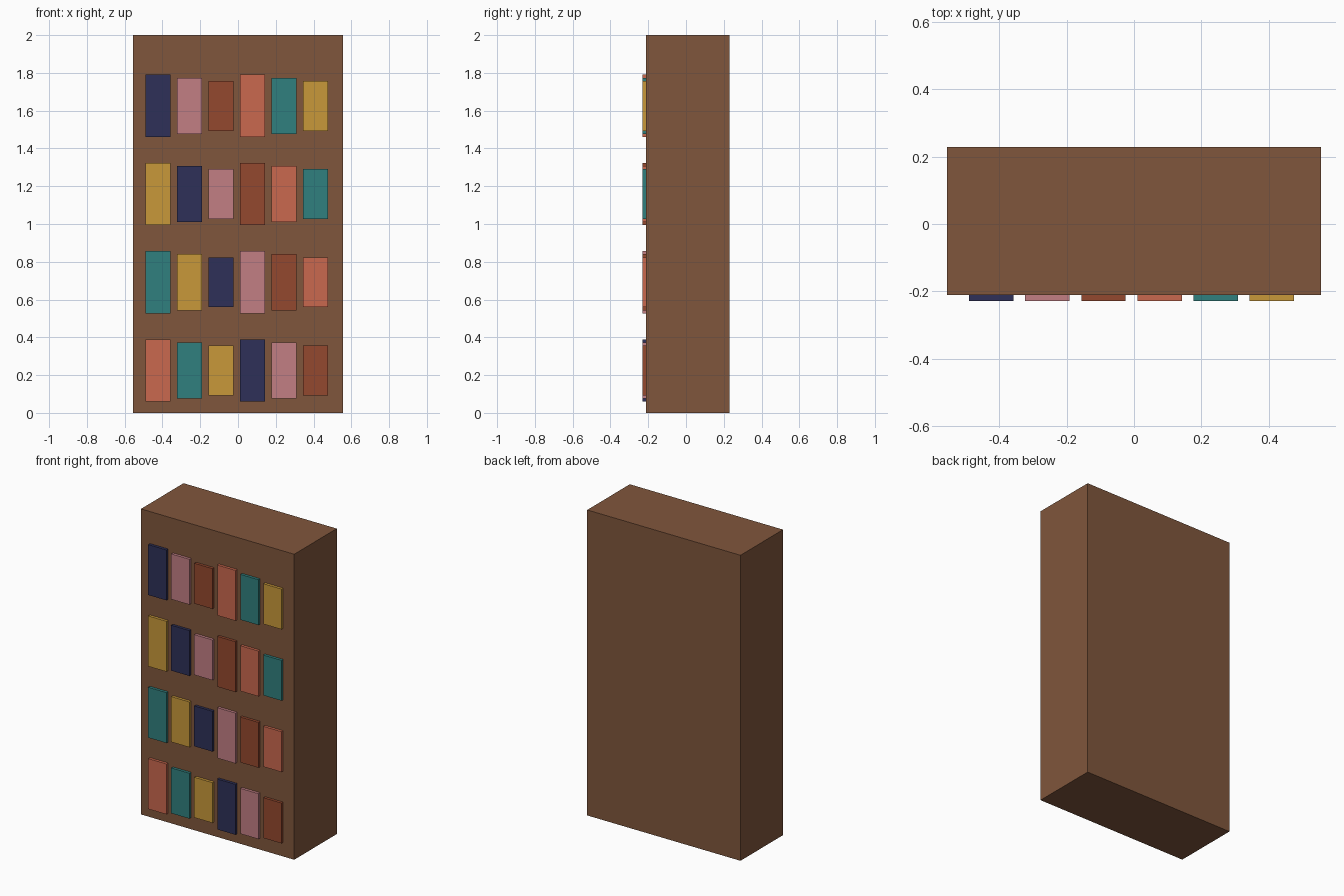
import bpy

if "Cube" in bpy.data.objects:
    bpy.data.objects.remove(bpy.data.objects["Cube"])


def material(name, rgb):
    # sRGB 0-255 to linear diffuse colour
    m = bpy.data.materials.new(name)
    m.diffuse_color = [((c / 255 + 0.055) / 1.055) ** 2.4 for c in rgb] + [1]
    m.use_nodes = True
    m.node_tree.nodes["Principled BSDF"].inputs["Base Color"].default_value = m.diffuse_color
    return m


def box(name, lo, hi, mat):
    centre = [(a + b) / 2 for a, b in zip(lo, hi)]
    bpy.ops.mesh.primitive_cube_add(size=1, location=centre)
    ob = bpy.context.object
    ob.name = name
    ob.scale = [b - a for a, b in zip(lo, hi)]
    bpy.ops.object.transform_apply(location=False, rotation=False, scale=True)
    ob.data.materials.append(mat)
    return ob


FRONT, BACK = -0.211, 0.229

# Solid cabinet block
box("cabinet", (-0.555, FRONT, 0), (0.555, BACK, 2), material("wood", (128, 86, 60)))

# Book colours, in the order they cycle along each shelf
covers = [material(n, c) for n, c in (
    ("coral", (202, 104, 78)), ("teal", (48, 128, 126)), ("gold", (200, 152, 58)),
    ("navy", (46, 48, 88)), ("pink", (194, 126, 132)), ("rust", (148, 72, 46)))]

# Four rows of six books, heights repeating tall, medium, short
for row in range(4):
    z = 0.2245 + 0.467 * row
    for col in range(6):
        x = -0.424 + 0.1667 * col
        half = (0.33 - 0.033 * (col % 3)) / 2
        box(f"book_{row + 1}_{col + 1}",
            (x - 0.066, -0.229, z - half), (x + 0.066, FRONT + 0.017, z + half),
            covers[(row + col) % 6])
